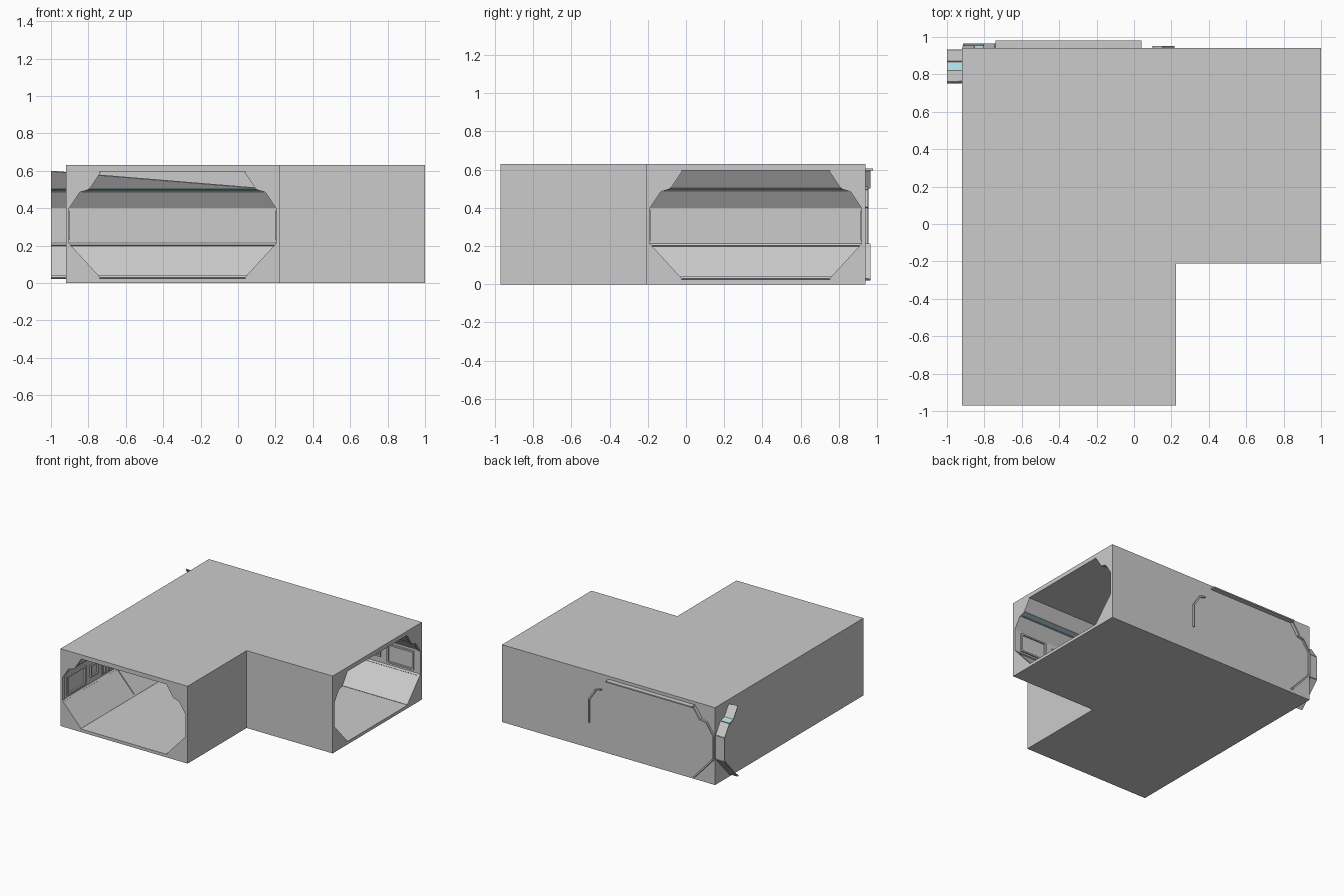
import bpy, bmesh, math

if "Cube" in bpy.data.objects:
    bpy.data.objects.remove(bpy.data.objects["Cube"])

# Half cross-section of the corridor: (half width, height), floor to ceiling
PROFILE = [(.39, .025), (.56, .21), (.56, .40), (.50, .49), (.45, .505), (.39, .595)]
NAMES = ["lower_slope", "wall", "upper_slope", "ledge", "ceiling_slope"]
CX, CY = -.35, .365                      # centre lines of the two legs
X0, X1, XN = -.92, 1.0, .225             # outer shell limits and notch corner
Y0, Y1, YN = -.97, .94, -.21
H = .63

light = bpy.data.materials.new("light_strip_blue")
light.diffuse_color = (.42, .74, .82, 1)
light.use_nodes = True
light.node_tree.nodes["Principled BSDF"].inputs["Base Color"].default_value = light.diffuse_color


def finish(bm, name, mat=None):
    bmesh.ops.recalc_face_normals(bm, faces=bm.faces)
    me = bpy.data.meshes.new(name)
    bm.to_mesh(me)
    bm.free()
    ob = bpy.data.objects.new(name, me)
    bpy.context.collection.objects.link(ob)
    if mat:
        me.materials.append(mat)
    return ob


def place(leg, side, a, u, z):
    """Corridor coordinates (along, across, up) to world space."""
    return (CX + side * u, a, z) if leg == "front" else (a, CY + side * u, z)


def hexa(bm, pts):
    v = [bm.verts.new(p) for p in pts]
    for f in ((0, 1, 2, 3), (7, 6, 5, 4), (0, 4, 5, 1), (1, 5, 6, 2), (2, 6, 7, 3), (3, 7, 4, 0)):
        bm.faces.new([v[i] for i in f])


def bar(bm, leg, side, a0, a1, u0, u1, z0, z1):
    P = lambda a, u, z: place(leg, side, a, u, z)
    hexa(bm, [P(a, u, z) for z in (z0, z1) for a, u in ((a0, u0), (a1, u0), (a1, u1), (a0, u1))])


def panel(bm, leg, side, p, q, ends_p, ends_q, t=.007, lift=0):
    """Sheet from profile point p to q; each edge has its own two ends."""
    du, dz = q[0] - p[0], q[1] - p[1]
    n = math.hypot(du, dz)
    nu, nz = dz / n, -du / n
    pts = []
    for k in (-lift, t):
        for (u, z), a in ((p, ends_p[0]), (p, ends_p[1]), (q, ends_q[1]), (q, ends_q[0])):
            pts.append(place(leg, side, a, u + nu * k, z + nz * k))
    hexa(bm, pts)


def mix(p, q, f):
    return (p[0] + (q[0] - p[0]) * f, p[1] + (q[1] - p[1]) * f)


# Outer shell: L-shaped box with octagonal openings in its two end faces
bm = bmesh.new()
outline = [(X0, Y0), (XN, Y0), (XN, YN), (X1, YN), (X1, Y1), (X0, Y1)]
lo = [bm.verts.new((x, y, 0)) for x, y in outline]
hi = [bm.verts.new((x, y, H)) for x, y in outline]
bm.faces.new(lo[::-1])
bm.faces.new(hi)
for i in range(6):
    if i not in (0, 3):
        j = (i + 1) % 6
        bm.faces.new((lo[i], lo[j], hi[j], hi[i]))
for i, leg, a, nrm in ((0, "front", Y0, (0, -1, 0)), (3, "right", X1, (1, 0, 0))):
    outer = [lo[i], lo[i + 1], hi[i + 1], hi[i]]
    inner = [bm.verts.new(place(leg, s, a, u, z)) for s, pts in ((1, PROFILE), (-1, PROFILE[::-1]))
             for u, z in pts]
    edges = []
    for loop in (outer, inner):
        for k in range(len(loop)):
            pair = (loop[k], loop[(k + 1) % len(loop)])
            edges.append(bm.edges.get(pair) or bm.edges.new(pair))
    bmesh.ops.triangle_fill(bm, use_beauty=True, edges=edges, normal=nrm)
finish(bm, "outer_shell")

# Floor and ceiling slabs
for name, z0, z1, back in (("floor", .012, .025, .755), ("ceiling", .595, .605, .98)):
    bm = bmesh.new()
    bar(bm, "front", 1, Y0, back, -.39, .39, z0, z1)
    bar(bm, "right", 1, .04, X1, -.39, .39, z0, z1)
    finish(bm, name)

# Runs: leg, side, opening end, far end (a number, or the mitre at the inner corner)
RUNS = [("front", -1, Y0, lambda u: .955, "left"),
        ("front", 1, Y0, lambda u: CY - u, "inner_left"),
        ("right", 1, X1, lambda u: -1.0, "back"),
        ("right", -1, X1, lambda u: CX + u, "inner_right")]

for leg, side, a0, far, label in RUNS:
    # Wall panels following the profile
    bm, lit = bmesh.new(), bmesh.new()
    for i, name in enumerate(NAMES):
        p, q = PROFILE[i], PROFILE[i + 1]
        ep, eq = (a0, far(p[0])), (a0, far(q[0]))
        if name == "ledge":
            # Ledge carries the coloured light strip between two grey lips
            m, n = mix(p, q, .2), mix(p, q, .8)
            em, en = (a0, far(m[0])), (a0, far(n[0]))
            panel(bm, leg, side, p, m, ep, em, lift=.003)
            panel(lit, leg, side, m, n, em, en)
            panel(bm, leg, side, n, q, en, eq, lift=.003)
        elif name == "ceiling_slope" and label == "back":
            # Back ceiling slope tapers away across the corner
            panel(bm, leg, side, p, q, (a0, .12), (a0, .12))
            panel(bm, leg, side, p, q, (.12, -1), (-.98, -1))
        else:
            panel(bm, leg, side, p, q, ep, eq)
    finish(bm, label + "_wall_panels")
    finish(lit, label + "_light_strip", light)

    # Raised trim: rims of the lower slope, and an end hoop set in the opening
    bm = bmesh.new()
    d = 1 if a0 < 0 else -1
    p, q = PROFILE[0], PROFILE[1]
    for f0, f1 in ((.0, .06), (.94, 1)):
        m, n = mix(p, q, f0), mix(p, q, f1)
        panel(bm, leg, side, m, n, (a0, far(m[0])), (a0, far(n[0])), t=.002, lift=.006)
    for i in range(5):
        e = (a0, a0 + d * .025)
        panel(bm, leg, side, PROFILE[i], PROFILE[i + 1], e, e, t=.003, lift=.006)
    e = (a0 + d * .70, a0 + d * .725)
    panel(bm, leg, side, p, q, e, e, t=.002, lift=.006)
    finish(bm, label + "_trim")

    # Framed wall panels and a vent, measured from the opening
    bm = bmesh.new()
    for s0, s1, z0, z1 in ((.06, .30, .23, .385), (.36, .46, .26, .36)):
        b0, b1 = a0 + d * s0, a0 + d * s1
        w = .012
        bar(bm, leg, side, b0, b1, .548, .561, z0, z0 + w)
        bar(bm, leg, side, b0, b1, .548, .561, z1 - w, z1)
        bar(bm, leg, side, b0, b0 + d * w, .548, .561, z0 + w, z1 - w)
        bar(bm, leg, side, b1 - d * w, b1, .548, .561, z0 + w, z1 - w)
    for k in range(5):
        b0 = a0 + d * (.51 + k * .038)
        bar(bm, leg, side, b0, b0 + d * .018, .548, .561, .23, .385)
    finish(bm, label + "_wall_frames")

# Hoop that shows slightly through the back wall
bm = bmesh.new()
for side, segs in ((1, (1, 2, 3)), (-1, (0, 1, 2, 3, 4))):
    for i in segs:
        y = .965 if i in (0, 4) else .953
        panel(bm, "front", side, PROFILE[i], PROFILE[i + 1], (.93, y), (.93, y), lift=.005)
finish(bm, "back_hoop")
